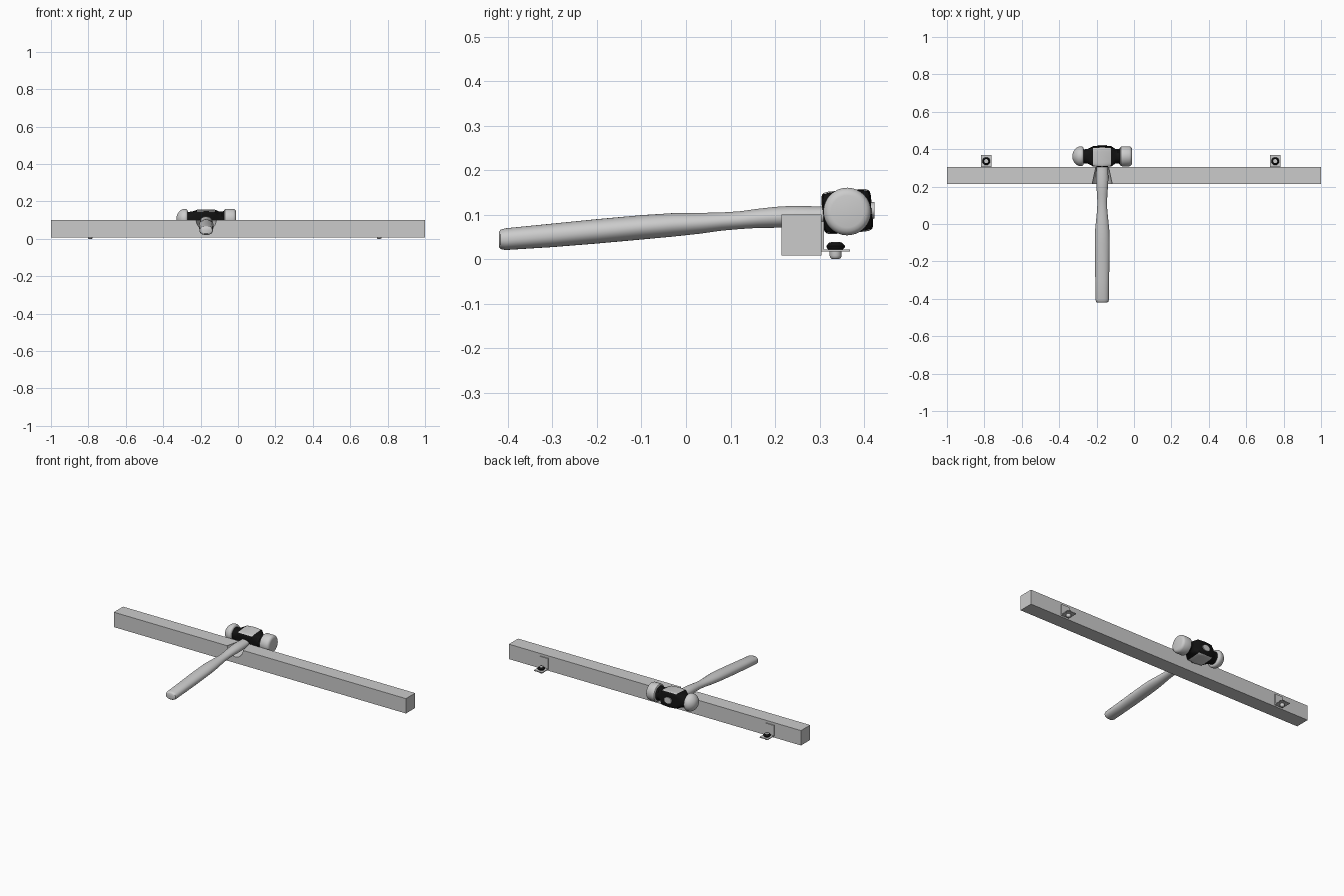
import bpy, bmesh, math
from mathutils import Matrix, Vector

if "Cube" in bpy.data.objects:
    bpy.data.objects.remove(bpy.data.objects["Cube"])


def material(name, v):
    m = bpy.data.materials.new(name)
    m.diffuse_color = (v, v, v, 1)
    m.use_nodes = True
    m.node_tree.nodes["Principled BSDF"].inputs["Base Color"].default_value = m.diffuse_color
    return m


GREY = material("light grey", 0.6)
BLACK = material("black", 0.006)


def finish(name, bm, mats, smooth=None):
    bmesh.ops.recalc_face_normals(bm, faces=bm.faces)
    me = bpy.data.meshes.new(name)
    bm.to_mesh(me)
    bm.free()
    for m in mats:
        me.materials.append(m)
    ob = bpy.data.objects.new(name, me)
    bpy.context.collection.objects.link(ob)
    if smooth:
        bpy.ops.object.select_all(action='DESELECT')
        ob.select_set(True)
        bpy.context.view_layer.objects.active = ob
        bpy.ops.object.shade_smooth_by_angle(angle=math.radians(smooth))
    return ob


def box(name, lo, hi, mat):
    bm = bmesh.new()
    bmesh.ops.create_cube(bm, size=1)
    for v in bm.verts:
        v.co = Vector([lo[i] + (v.co[i] + 0.5) * (hi[i] - lo[i]) for i in range(3)])
    return finish(name, bm, [mat])


def loft(rows, axis, n=32):
    """Rows of (position, half width, half height, squareness, offset) along an axis."""
    bm = bmesh.new()
    rings = []
    for p, a, b, e, off in rows:
        ring = []
        for i in range(n):
            t = 2 * math.pi * (i + 0.5) / n
            c, s = math.cos(t), math.sin(t)
            u = a * math.copysign(abs(c) ** (2 / e), c)
            w = b * math.copysign(abs(s) ** (2 / e), s) + off
            ring.append(bm.verts.new({'x': (p, u, w), 'y': (u, p, w), 'z': (u, w, p)}[axis]))
        rings.append(ring)
    for r0, r1 in zip(rings, rings[1:]):
        for i in range(n):
            bm.faces.new((r0[i], r0[(i + 1) % n], r1[(i + 1) % n], r1[i]))
    bm.faces.new(rings[0])
    bm.faces.new(rings[-1])
    return bm


def lathe(profile, axis, n=32):
    return loft([(p, r, r, 2, 0) for p, r in profile], axis, n)


HX = -0.17  # hammer position along the bar

# wooden bar with a tapered notch that carries the handle
bar = box("bar", (-1, 0.214, 0.008), (1, 0.304, 0.1), GREY)
bm = lathe([(0.195, 0.058), (0.32, 0.031)], 'y', 40)
bmesh.ops.translate(bm, vec=(HX, 0, 0.1), verts=bm.verts)
cutter = finish("notch_cutter", bm, [GREY])
mod = bar.modifiers.new("notch", 'BOOLEAN')
mod.operation = 'DIFFERENCE'
mod.solver = 'EXACT'
mod.object = cutter
bpy.context.view_layer.objects.active = bar
bpy.ops.object.modifier_apply(modifier="notch")
bpy.data.objects.remove(cutter)

# hammer handle: (y, half width, half height, squareness, centre z)
handle = loft([
    (-0.42, 0.027, 0.017, 2.3, 0.044), (-0.416, 0.033, 0.022, 2.3, 0.0445),
    (-0.405, 0.036, 0.0245, 2.3, 0.045), (-0.3, 0.037, 0.0265, 2.2, 0.0535),
    (-0.2, 0.039, 0.0275, 2.1, 0.0625), (-0.1, 0.040, 0.0275, 2, 0.0715),
    (-0.03, 0.038, 0.0265, 2, 0.077), (0.03, 0.032, 0.0235, 2, 0.0805),
    (0.08, 0.027, 0.0205, 2, 0.0845), (0.12, 0.026, 0.020, 2, 0.0875),
    (0.16, 0.028, 0.0215, 2, 0.0915), (0.2, 0.031, 0.0235, 2, 0.094),
    (0.24, 0.033, 0.0245, 2, 0.0955), (0.28, 0.032, 0.0225, 2, 0.0965),
    (0.32, 0.029, 0.020, 2, 0.098), (0.423, 0.025, 0.019, 2, 0.110)], 'y')
bmesh.ops.translate(handle, vec=(HX, 0, 0), verts=handle.verts)
finish("hammer_handle", handle, [GREY], 40)

# hammer head, tilted with the handle
place = Matrix.Translation((HX, 0.362, 0.107)) @ Matrix.Rotation(math.radians(4.5), 4, 'X')

body = loft([
    (-0.105, 0.040, 0.040, 2, 0), (-0.095, 0.037, 0.037, 2, 0),
    (-0.075, 0.040, 0.038, 2.4, 0), (-0.048, 0.053, 0.046, 7, 0),
    (0, 0.056, 0.048, 8, 0), (0.048, 0.053, 0.046, 7, 0),
    (0.07, 0.039, 0.038, 2.4, 0), (0.085, 0.038, 0.038, 2, 0),
    (0.1, 0.046, 0.046, 2, 0)], 'x', 40)
bmesh.ops.recalc_face_normals(body, faces=body.faces)
for f in body.faces:  # polished cheeks on top and underneath
    if abs(f.normal.z) > 0.85 and abs(f.calc_center_median().x) < 0.048:
        f.material_index = 1
bmesh.ops.transform(body, matrix=place, verts=body.verts)
finish("hammer_body", body, [BLACK, GREY], 35)

face = lathe([(0.096, 0.046), (0.1, 0.052), (0.106, 0.0535), (0.145, 0.0535),
              (0.153, 0.050), (0.158, 0.044), (0.16, 0.036)], 'x')
bmesh.ops.transform(face, matrix=place, verts=face.verts)
finish("striking_face", face, [GREY], 35)

ball = lathe([(-0.099, 0.042), (-0.102, 0.049), (-0.108, 0.0525), (-0.116, 0.053),
              (-0.127, 0.051), (-0.137, 0.0455), (-0.146, 0.037), (-0.153, 0.027),
              (-0.1575, 0.016), (-0.159, 0.003)], 'x')
bmesh.ops.transform(ball, matrix=place, verts=ball.verts)
finish("ball_end", ball, [GREY], 50)

# two angle brackets behind the bar, each with a bolt
for side, x in (("left", -0.79), ("right", 0.755)):
    w = 0.028
    box(side + "_bracket_upright", (x - w, 0.304, 0.017), (x + w, 0.310, 0.085), GREY)
    box(side + "_bracket_foot", (x - w, 0.304, 0.017), (x + w, 0.368, 0.022), GREY)
    parts = (("nut", [(0.022, 0.017), (0.027, 0.021), (0.030, 0.021), (0.038, 0.014)], BLACK),
             ("bolt", [(0.010, 0.011), (0.0385, 0.011)], GREY),
             ("bolt_head", [(0.0, 0.008), (0.003, 0.012), (0.008, 0.0135), (0.017, 0.0135)], GREY))
    for name, prof, mat in parts:
        bm = lathe(prof, 'z', 24)
        bmesh.ops.translate(bm, vec=(x, 0.336, 0), verts=bm.verts)
        finish(side + "_" + name, bm, [mat], 40)
